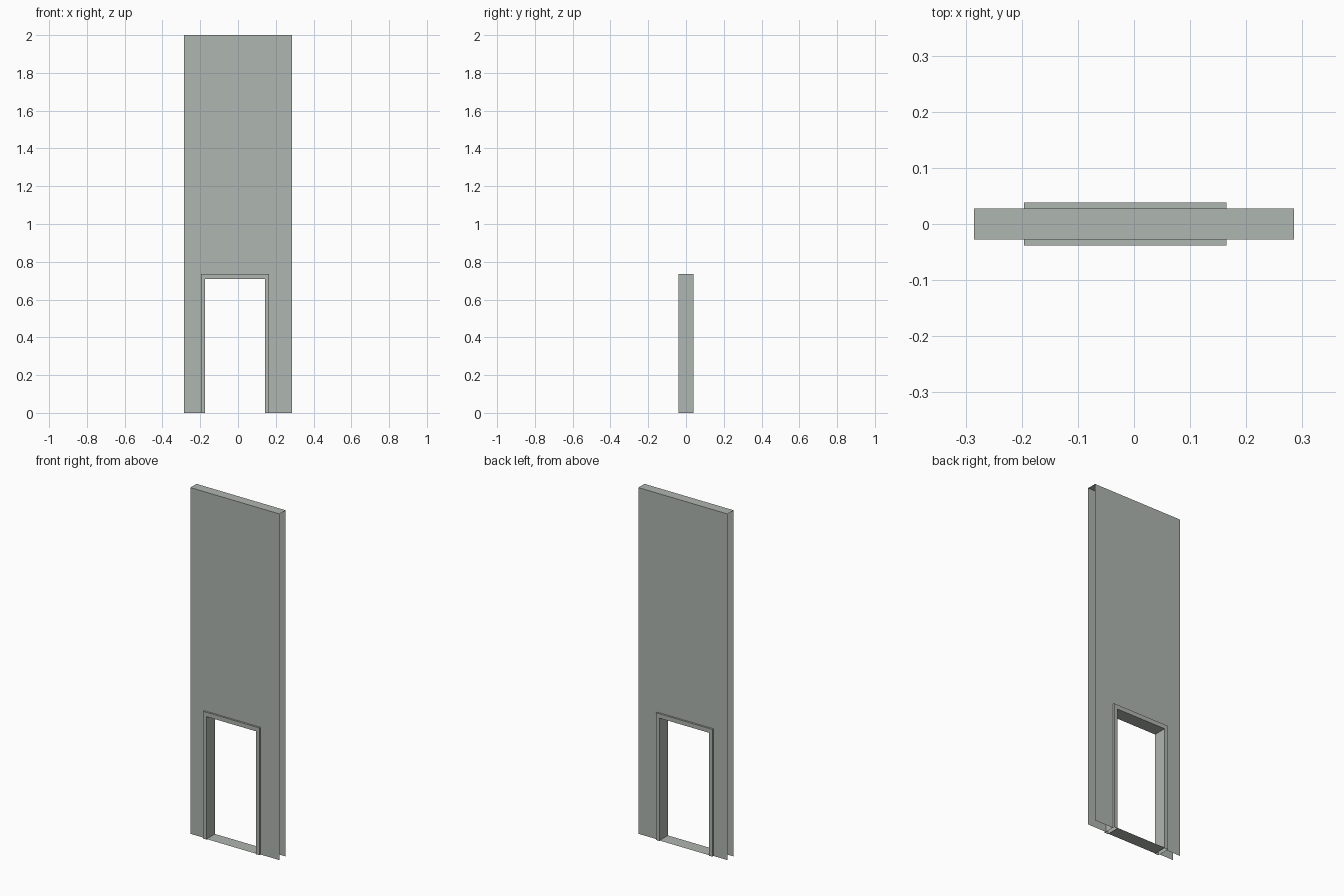
import bpy
import bmesh

if "Cube" in bpy.data.objects:
    bpy.data.objects.remove(bpy.data.objects["Cube"])

# Main dimensions
WALL_X, WALL_Y, WALL_Z = 0.285, 0.028, 2.0
FRAME_Y = 0.0385
OUT_L, OUT_R, OUT_Z = -0.196, 0.165, 0.735
IN_L, IN_R, IN_Z = -0.174, 0.143, 0.71
SILL_Z = 0.003

paint = bpy.data.materials.new("grey_green_paint")
paint.diffuse_color = (0.43, 0.465, 0.435, 1)
paint.use_nodes = True
paint.node_tree.nodes["Principled BSDF"].inputs["Base Color"].default_value = paint.diffuse_color


def arch(left, right, top):
    """Open path up one side, across the top and down the other."""
    return [(left, 0), (left, top), (right, top), (right, 0)]


def add_face(bm, pts):
    bm.faces.new([bm.verts.new(p) for p in pts])


def sheets(bm, outer, inner, depth):
    """Arch-shaped face on the front and on the back."""
    loop = outer + inner[::-1]
    # clockwise in x-z as seen from the front, so reversed for the front face
    add_face(bm, [(x, -depth, z) for x, z in reversed(loop)])
    add_face(bm, [(x, depth, z) for x, z in loop])


def band(bm, path, depth, outward=True):
    """Strip of faces running along a path through the wall thickness."""
    for (x0, z0), (x1, z1) in zip(path, path[1:]):
        pts = [(x0, -depth, z0), (x1, -depth, z1), (x1, depth, z1), (x0, depth, z0)]
        add_face(bm, pts if outward else pts[::-1])


def finish(bm, name):
    bmesh.ops.remove_doubles(bm, verts=bm.verts, dist=1e-5)
    mesh = bpy.data.meshes.new(name)
    bm.to_mesh(mesh)
    bm.free()
    mesh.materials.append(paint)
    bpy.context.collection.objects.link(bpy.data.objects.new(name, mesh))


outer, inner = arch(OUT_L, OUT_R, OUT_Z), arch(IN_L, IN_R, IN_Z)
wall = arch(-WALL_X, WALL_X, WALL_Z)

# Wall panel: front and back skins with a top cap, open at the ends and bottom
bm = bmesh.new()
sheets(bm, wall, outer, WALL_Y)
band(bm, wall[1:3], WALL_Y)
finish(bm, "wall_panel")

# Door frame: raised trim on both sides, outer edge and inner lining
bm = bmesh.new()
sheets(bm, outer, inner, FRAME_Y)
band(bm, outer, FRAME_Y)
band(bm, inner, FRAME_Y, outward=False)
finish(bm, "door_frame")

# Threshold strip across the bottom of the opening
bm = bmesh.new()
band(bm, [(IN_L, SILL_Z), (IN_R, SILL_Z)], FRAME_Y)
finish(bm, "door_threshold")
